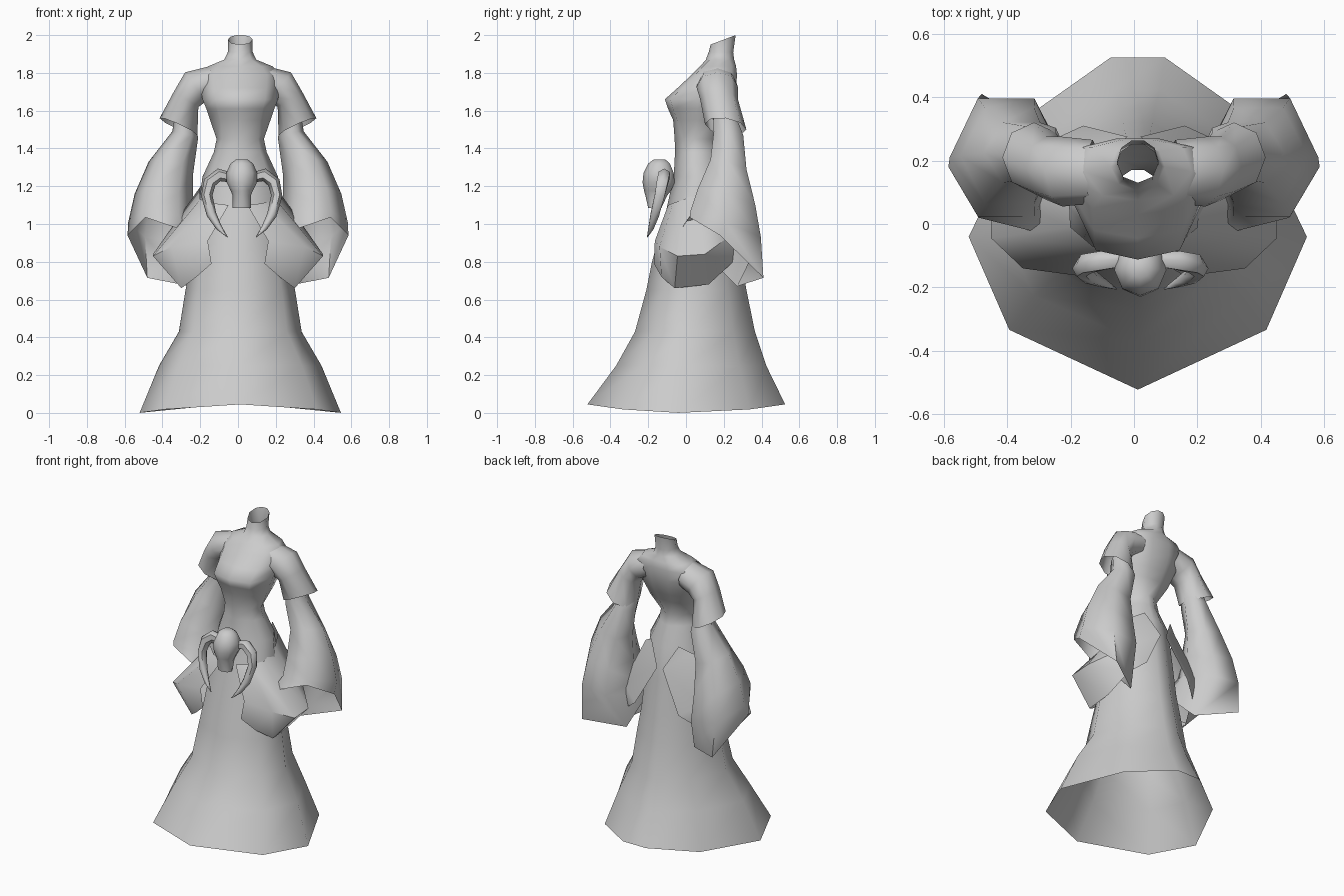
import bpy, bmesh
from math import sin, cos, pi, radians
from mathutils import Vector

old = bpy.data.objects.get("Cube")
if old:
    bpy.data.objects.remove(old, do_unlink=True)

grey = bpy.data.materials.new("plain_grey")
grey.use_nodes = True
GREY = (0.6, 0.6, 0.6, 1)
grey.diffuse_color = GREY
grey.node_tree.nodes["Principled BSDF"].inputs["Base Color"].default_value = GREY
AXIS = 0.012

# Half outlines from front to back, in units of half width and half depth
SKIRT = [(0, -1), (.76, -.64), (1, -.08), (.66, .64), (.16, 1)]
BODICE = [(0, -1), (.66, -.84), (1, -.05), (.84, .76), (.3, 1)]
ROUND = [(0, -1), (.7, -.72), (1, 0), (.8, .65), (.3, 1)]


def loft(name, rings, closed=True, cap=False, angle=60):
    """Skin a list of point rings with quads."""
    bm = bmesh.new()
    rows = [[bm.verts.new(p) for p in ring] for ring in rings]
    n = len(rows[0])
    for a, b in zip(rows, rows[1:]):
        for i in range(n if closed else n - 1):
            j = (i + 1) % n
            bm.faces.new((a[i], a[j], b[j], b[i]))
    if cap:
        bm.faces.new(rows[0])
        bm.faces.new(rows[-1])
    bmesh.ops.recalc_face_normals(bm, faces=bm.faces)
    mesh = bpy.data.meshes.new(name)
    bm.to_mesh(mesh)
    bm.free()
    mesh.materials.append(grey)
    obj = bpy.data.objects.new(name, mesh)
    bpy.context.collection.objects.link(obj)
    bpy.ops.object.select_all(action="DESELECT")
    obj.select_set(True)
    bpy.context.view_layer.objects.active = obj
    bpy.ops.object.shade_smooth_by_angle(angle=radians(angle))
    return obj


def level_ring(outline, z, half_x, front, back, rise=0.0, tilt=0.0):
    """Horizontal ring from a half outline, with optional lift and slant."""
    full = outline + [(-x, y) for x, y in reversed(outline[1:])]
    return [(AXIS + half_x * x, (front + back) / 2 + (back - front) / 2 * y,
             z + rise * y * y + tilt * y) for x, y in full]


def tube_ring(c, u, v, n=6):
    """Free oval around c spanned by the half axes u and v."""
    c, u, v = Vector(c), Vector(u), Vector(v)
    return [c + u * cos(2 * pi * i / n) + v * sin(2 * pi * i / n) for i in range(n)]


def pair(name, rings, **kw):
    """Left part and its mirrored right twin."""
    for side, s in (("left", 1), ("right", -1)):
        loft(f"{side}_{name}", [[(s * p[0], p[1], p[2]) for p in r] for r in rings], **kw)


# Gown: flared skirt with lifted hem, waist, bust, shoulders and slanted neck
skirt = [(.25, .43, -.37, .425), (.43, .325, -.27, .365), (.65, .29, -.21, .32),
         (.8, .258, -.18, .295), (1.05, .225, -.11, .26), (1.25, .2, -.065, .23),
         (1.38, .14, -.058, .18), (1.45, .125, -.06, .17)]
bodice = [(1.55, .16, -.068, .2), (1.61, .18, -.095, .23), (1.66, .2, -.112, .25),
          (1.72, .21, -.045, .265), (1.79, .215, .03, .27), (1.835, .17, .075, .265)]
neck = [(1.87, .085, .105, .255), (1.91, .066, .12, .25)]
loft("gown", [level_ring(SKIRT, 0, .533, -.522, .525, rise=.045)]
     + [level_ring(SKIRT, *r) for r in skirt]
     + [level_ring(BODICE, *r) for r in bodice]
     + [level_ring(ROUND, *r) for r in neck]
     + [level_ring(ROUND, 1.975, .066, .13, .263, tilt=.025)], angle=85)

# Short upper sleeves with a flared cuff
pair("short_sleeve", [
    tube_ring((.13, .165, 1.755), (.02, 0, .08), (0, .1, 0), 8),
    tube_ring((.225, .165, 1.725), (.055, 0, .078), (0, .11, 0), 8),
    tube_ring((.275, .175, 1.66), (.065, 0, .04), (0, .1, 0), 8),
    tube_ring((.315, .21, 1.515), (.1, 0, .045), (0, .11, -.015), 8)], angle=75)

# Long bell sleeves with a slanted mouth opening forward
sleeve_mouth = [(.585, .18, .94), (.48, .41, .715), (.25, .27, .67),
                (.21, .1, .84), (.27, -.035, .96), (.49, .02, 1.035)]
pair("bell_sleeve", [
    tube_ring((.275, .2, 1.58), (.055, 0, .02), (0, .065, 0)),
    tube_ring((.28, .225, 1.47), (.068, 0, .02), (0, .09, -.01)),
    tube_ring((.355, .225, 1.3), (.118, 0, .03), (0, .11, -.03)),
    tube_ring((.392, .215, 1.13), (.155, 0, .03), (0, .175, -.05)),
    tube_ring((.403, .21, .99), (.178, 0, .02), (0, .215, -.08)),
    sleeve_mouth], angle=75)

# Hip drapes: flare to a crest, fold back under, end in a pointed leaf behind
pair("hip_drape", [
    [(.05, -.095, 1.1), (.13, -.07, 1.11), (.2, -.01, 1.13), (.205, .1, 1.19),
     (.17, .18, 1.24), (.1, .22, 1.28)],
    [(.16, -.165, .91), (.35, -.14, .88), (.45, -.045, .83), (.45, .1, .84),
     (.29, .25, .95), (.02, .275, 1.13)],
    [(.14, -.17, .79), (.22, -.13, .72), (.3, -.06, .66), (.3, .12, .68),
     (.25, .25, .8), (.16, .31, .87)]], closed=False, angle=50)

# Skull ornament: round cranium narrowing to the jaw
skull = [(1.342, .03, -.17, -.11), (1.32, .06, -.2, -.085), (1.27, .082, -.225, -.065),
         (1.22, .08, -.23, -.06), (1.175, .058, -.222, -.08), (1.15, .048, -.215, -.1),
         (1.085, .05, -.2, -.13)]
loft("skull", [[(x + .008, y, z) for x, y, z in level_ring(ROUND, *r)] for r in skull], cap=True)

# Curved horns hanging from the skull
horn_path = [(.05, -.11, 1.245, .026), (.12, -.115, 1.26, .034), (.17, -.125, 1.22, .034),
             (.185, -.14, 1.15, .03), (.16, -.165, 1.05, .026), (.12, -.185, .98, .016),
             (.075, -.205, .93, .002)]
for side, s in (("left", 1), ("right", -1)):
    rings = []
    for i, (x, y, z, r) in enumerate(horn_path):
        a = Vector(horn_path[max(i - 1, 0)][:3])
        b = Vector(horn_path[min(i + 1, len(horn_path) - 1)][:3])
        u = (b - a).cross(Vector((0, 1, 0))).normalized()
        v = (b - a).cross(u).normalized()
        ring = tube_ring((x, y, z), u * r, v * r)
        rings.append([(.02 + s * p.x, p.y, p.z) for p in ring])
    loft(f"{side}_horn", rings, cap=True)
